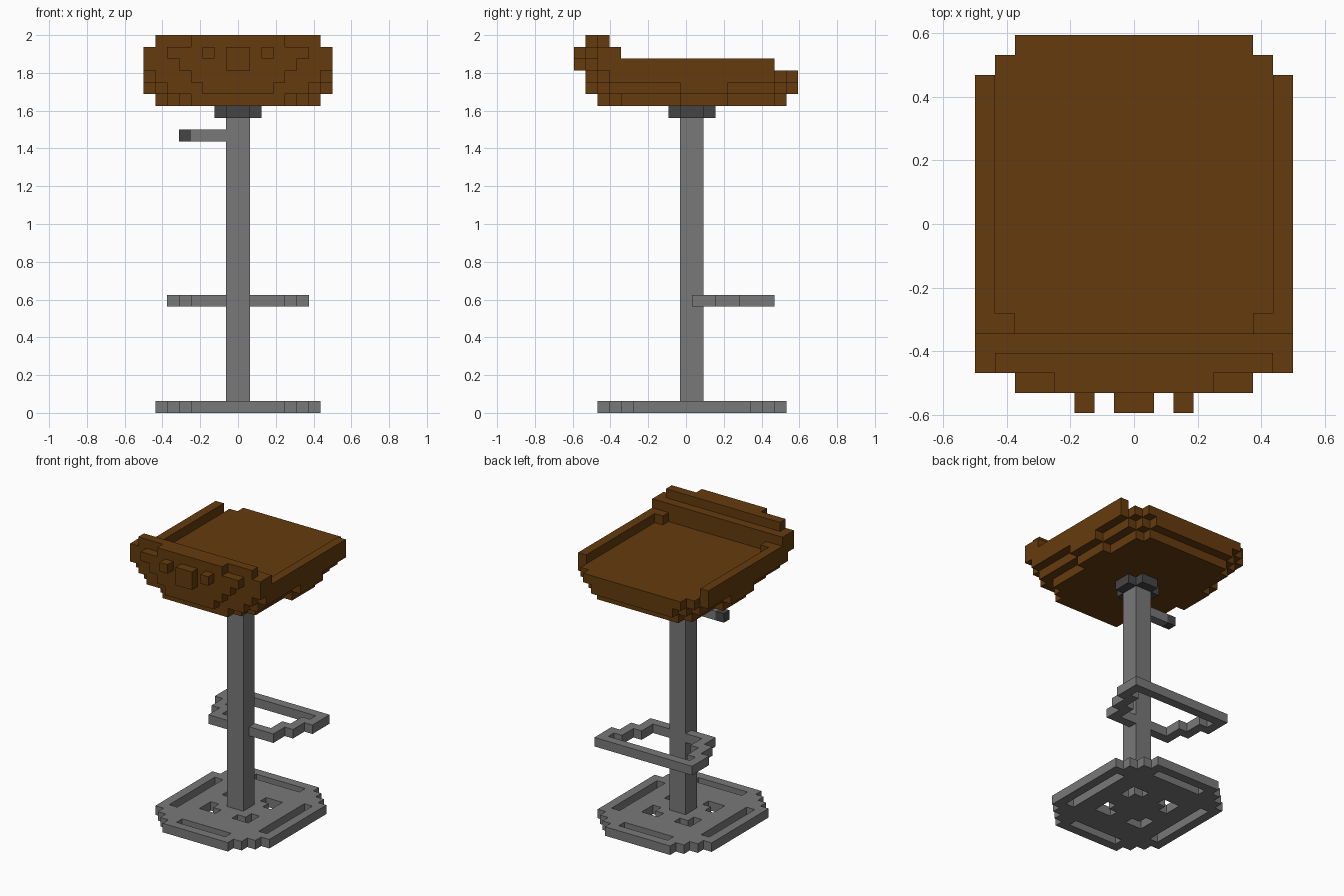
import bpy, bmesh

V = 1 / 16            # size of one block
Y0 = -9.5 * V         # y of block row 0

cube = bpy.data.objects.get("Cube")
if cube:
    bpy.data.objects.remove(cube, do_unlink=True)


def material(name, rgb):
    m = bpy.data.materials.new(name)
    m.use_nodes = True
    col = (*rgb, 1)
    m.diffuse_color = col
    m.node_tree.nodes["Principled BSDF"].inputs["Base Color"].default_value = col
    return m


brown = material("brown leather", (0.127, 0.044, 0.004))
grey = material("grey metal", (0.19, 0.19, 0.19))
dark = material("dark metal", (0.06, 0.06, 0.06))


def box(x0, x1, y0, y1, z0, z1):
    """Set of block cells filling a range of block coordinates."""
    return {(x, y, z) for x in range(x0, x1) for y in range(y0, y1)
            for z in range(z0, z1)}


def row(half, y0, y1, z0, z1):
    """Box centred on x."""
    return box(-half, half, y0, y1, z0, z1)


def pair(x0, x1, y0, y1, z0, z1):
    """Box and its mirror image in x."""
    return box(x0, x1, y0, y1, z0, z1) | box(-x1, -x0, y0, y1, z0, z1)


def build(name, cells, mat):
    """Make the outer skin of a set of cells as one object."""
    bm = bmesh.new()
    verts = {}

    def vert(p):
        if p not in verts:
            verts[p] = bm.verts.new((p[0] * V, Y0 + p[1] * V, p[2] * V))
        return verts[p]

    for c in sorted(cells):
        for axis in range(3):
            u, w = (axis + 1) % 3, (axis + 2) % 3
            for side in (0, 1):
                n = list(c)
                n[axis] += 2 * side - 1
                if tuple(n) in cells:
                    continue
                loop = []
                for a, b in ((0, 0), (1, 0), (1, 1), (0, 1)):
                    p = list(c)
                    p[axis] += side
                    p[u] += a
                    p[w] += b
                    loop.append(vert(tuple(p)))
                bm.faces.new(loop if side else loop[::-1])
    # merge flat neighbouring faces
    bmesh.ops.dissolve_limit(bm, angle_limit=0.01, verts=bm.verts[:], edges=bm.edges[:])
    me = bpy.data.meshes.new(name)
    bm.to_mesh(me)
    bm.free()
    me.materials.append(mat)
    ob = bpy.data.objects.new(name, me)
    bpy.context.scene.collection.objects.link(ob)
    return ob


# Base plate: stepped corners, edge slots and four corner-shaped holes
base = row(7, 5, 15, 0, 1)
for i, half in enumerate((6, 5, 4)):
    base |= row(half, 4 - i, 5 - i, 0, 1) | row(half, 15 + i, 16 + i, 0, 1)
base -= row(3, 3, 4, 0, 1) | row(3, 16, 17, 0, 1) | pair(5, 6, 6, 14, 0, 1)
base -= pair(1, 3, 7, 8, 0, 1) | pair(2, 3, 8, 9, 0, 1)
base -= pair(1, 3, 12, 13, 0, 1) | pair(2, 3, 11, 12, 0, 1)
build("base_plate", base, grey)

# Post and its collar under the seat
build("post", row(1, 9, 11, 1, 25), grey)
build("collar", row(2, 9, 11, 25, 26) | row(1, 8, 12, 25, 26), dark)

# Height lever with dark tip
build("lever", box(-4, -1, 9, 10, 23, 24), grey)
build("lever_tip", box(-5, -4, 9, 10, 23, 24), dark)

# Foot rest ring
ring = pair(1, 4, 10, 11, 9, 10) | pair(3, 4, 11, 12, 9, 10)
ring |= pair(3, 5, 12, 13, 9, 10) | pair(4, 5, 13, 14, 9, 10)
ring |= pair(4, 6, 14, 15, 9, 10) | pair(5, 6, 15, 16, 9, 10)
ring |= row(6, 16, 17, 9, 10)
build("foot_rest", ring, grey)

# Seat underside: layers that widen upward, with a bump on each side
seat = row(6, 4, 17, 26, 27) | row(5, 17, 18, 26, 27) | row(7, 9, 13, 26, 27)
seat |= row(7, 4, 17, 27, 28) | row(8, 9, 13, 27, 28)
seat |= row(6, 17, 18, 27, 28) | row(5, 18, 19, 27, 28)
# Seat top layer
seat |= row(8, 4, 17, 28, 29) | row(7, 17, 18, 28, 29) | row(6, 18, 19, 28, 29)
# Side rims and corner blocks
seat |= pair(7, 8, 4, 17, 29, 30) | pair(6, 7, 4, 5, 29, 30)
# Raised front: half widths per layer, from the bottom up, for each row
for y, z, halves in ((3, 26, (5, 7, 8, 8, 8)),
                     (2, 26, (4, 6, 7, 8, 8, 7)),
                     (1, 27, (3, 4, 5, 6, 4))):
    for i, half in enumerate(halves):
        seat |= row(half, y, y + 1, z + i, z + i + 1)
build("seat", seat, brown)

# Studs on the front
build("centre_stud", row(1, 0, 1, 29, 31), brown)
build("side_studs", pair(2, 3, 0, 1, 30, 31), brown)
